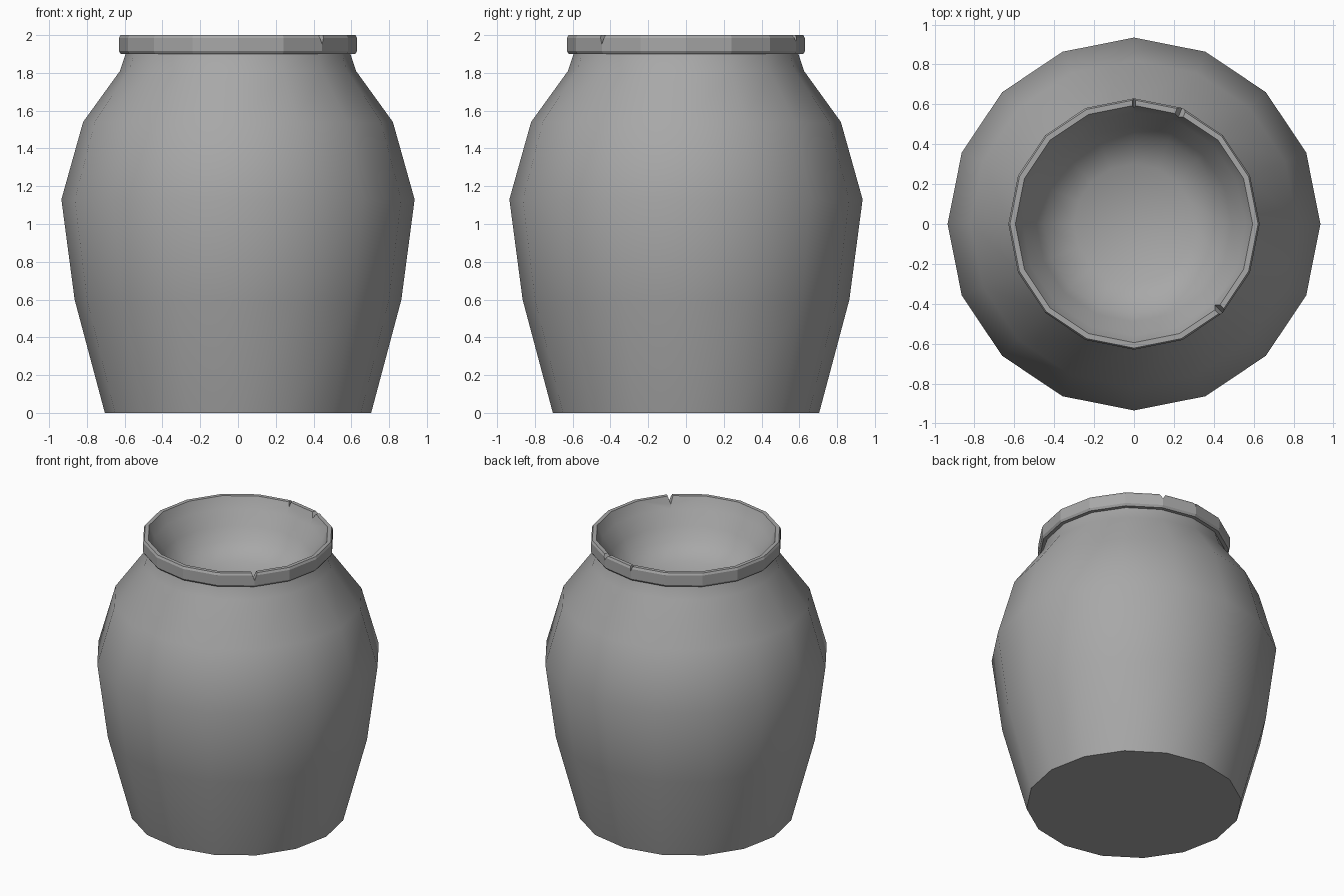
import bpy
import bmesh
from math import cos, sin, tau, radians
from mathutils import Matrix

SIDES = 16

old = bpy.data.objects.get("Cube")
if old:
    bpy.data.objects.remove(old, do_unlink=True)

clay = bpy.data.materials.new("grey_clay")
clay.use_nodes = True
colour = (0.39, 0.39, 0.39, 1)
clay.diffuse_color = colour
shader = next(n for n in clay.node_tree.nodes if n.type == 'BSDF_PRINCIPLED')
shader.inputs["Base Color"].default_value = colour
shader.inputs["Roughness"].default_value = 0.8

# Half profiles as (radius, height): outside wall, rim band, sunken inside
outer = [(0.705, 0), (0.865, 0.6), (0.935, 1.13), (0.82, 1.54), (0.625, 1.81), (0.595, 1.9)]
rim = [(0.62, 1.9), (0.63, 1.915), (0.63, 1.985), (0.622, 2.0), (0.595, 2.0)]
inner = [(0.56, 1.92), (0.49, 1.83), (0.45, 1.74), (0.3, 1.66)]
inner_floor = 1.62
profile = outer + rim + inner


def finish(bm, name):
    mesh = bpy.data.meshes.new(name)
    bm.to_mesh(mesh)
    bm.free()
    ob = bpy.data.objects.new(name, mesh)
    bpy.context.collection.objects.link(ob)
    ob.data.materials.append(clay)
    return ob


# Jar: rings swept round the axis, closed below and in the sunken middle
bm = bmesh.new()
rings = [[bm.verts.new((r * cos(tau * i / SIDES), r * sin(tau * i / SIDES), z))
          for i in range(SIDES)] for r, z in profile]
first_rim, last_rim = len(outer) - 1, len(outer) + len(rim) - 2
for k in range(len(rings) - 1):
    low, high = rings[k], rings[k + 1]
    for i in range(SIDES):
        j = (i + 1) % SIDES
        face = bm.faces.new((low[i], low[j], high[j], high[i]))
        face.smooth = not first_rim <= k < last_rim
bm.faces.new(rings[0][::-1])
centre = bm.verts.new((0, 0, inner_floor))
for i in range(SIDES):
    bm.faces.new((rings[-1][i], rings[-1][(i + 1) % SIDES], centre)).smooth = True
bm.normal_update()
for e in bm.edges:
    a, b = e.link_faces
    e.smooth = a.smooth == b.smooth and e.calc_face_angle() < radians(60)
jar = finish(bm, "jar")


# Chips in the rim: wedges pointing down, set across the rim corners
def chip(angle, half_width, depth):
    bm = bmesh.new()
    top = 2.02
    ends = []
    for r in (0.54, 0.7):
        ends.append([bm.verts.new(p) for p in
                     ((r, -half_width, top), (r, half_width, top), (r, 0, 2 - depth))])
    bm.faces.new(ends[0])
    bm.faces.new(ends[1][::-1])
    for i in range(3):
        j = (i + 1) % 3
        bm.faces.new((ends[0][i], ends[1][i], ends[1][j], ends[0][j]))
    bmesh.ops.recalc_face_normals(bm, faces=bm.faces)
    bm.transform(Matrix.Rotation(radians(angle), 4, 'Z'))
    cutter = finish(bm, "chip_cutter")
    cutter.hide_render = True
    return cutter


cutters = [chip(-45, 0.025, 0.05), chip(67.5, 0.035, 0.035), chip(90, 0.014, 0.03)]
for c in cutters:
    mod = jar.modifiers.new("chip", 'BOOLEAN')
    mod.operation = 'DIFFERENCE'
    mod.solver = 'EXACT'
    mod.object = c

# Bake the cuts and drop the cutters
bpy.context.view_layer.update()
cut = bpy.data.meshes.new_from_object(jar.evaluated_get(bpy.context.evaluated_depsgraph_get()))
jar.modifiers.clear()
jar.data = cut
jar.data.name = "jar"
for c in cutters:
    bpy.data.objects.remove(c, do_unlink=True)
